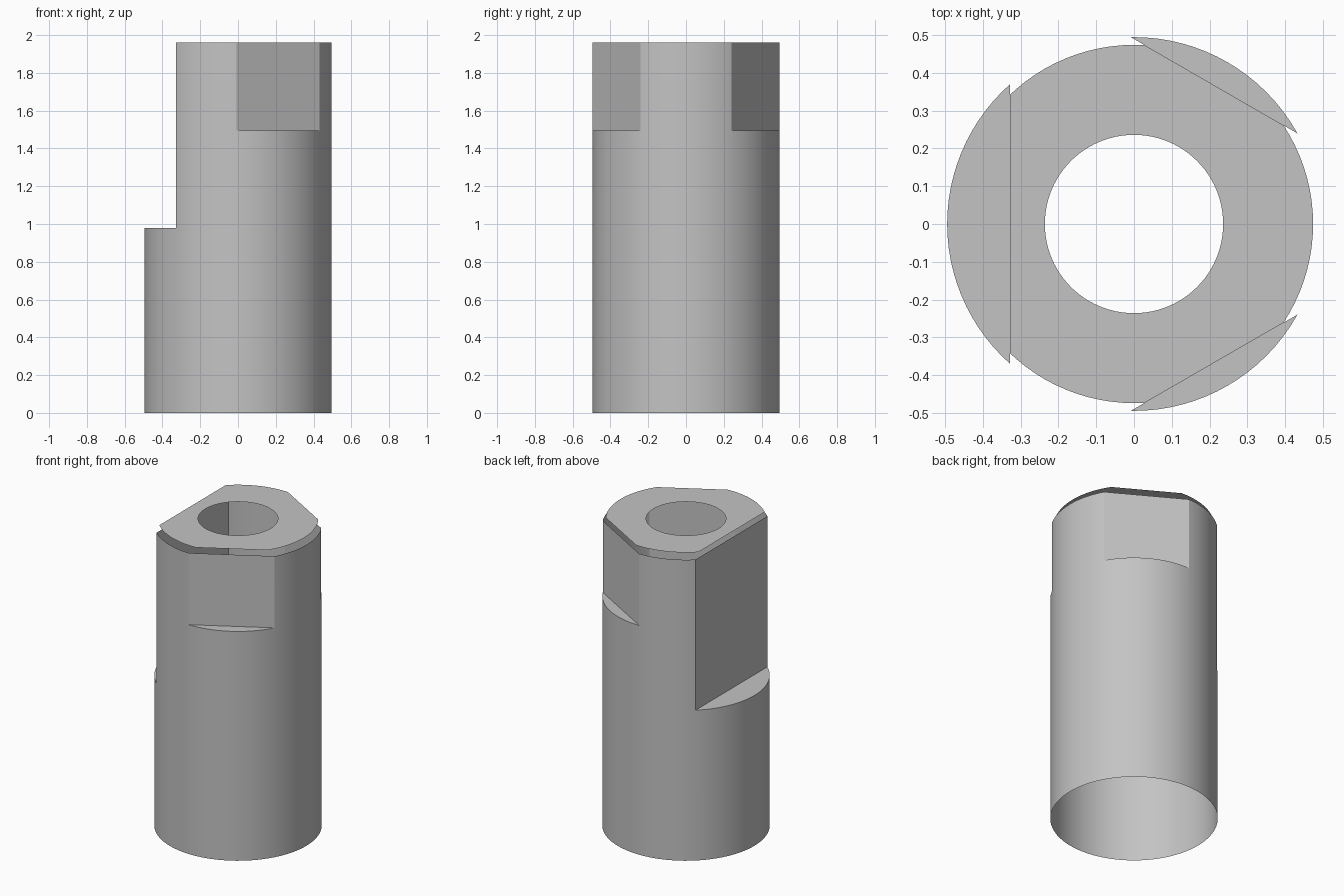
import bpy
import bmesh
from math import acos, cos, sin, pi, radians

cube = bpy.data.objects.get("Cube")
if cube:
    bpy.data.objects.remove(cube, do_unlink=True)

OUTER, CAP, BORE = 0.4945, 0.474, 0.236
WALL_TOP, CAP_Z = 1.962, 2.0
LARGE_LEDGE, SMALL_LEDGE = 0.98, 1.495
SEGMENTS = 96

# Each flat is a direction and a distance from the axis
LARGE = [(pi, 0.328)]
ALL = LARGE + [(radians(60), 0.424), (radians(-60), 0.424)]

grey = bpy.data.materials.new("plain_grey")
grey.use_nodes = True
colour = (0.55, 0.55, 0.55, 1)
grey.diffuse_color = colour
grey.node_tree.nodes["Principled BSDF"].inputs["Base Color"].default_value = colour


def angles_for(radius):
    """Even steps plus the exact corners where flats meet the circle."""
    angles = [2 * pi * i / SEGMENTS for i in range(SEGMENTS)]
    for direction, distance in ALL:
        half = acos(distance / radius)
        angles += [(direction + s * half) % (2 * pi) for s in (-1, 1)]
    return sorted(angles)


def ring(bm, angles, radius, z, flats=()):
    """A circle cut back to the given flats."""
    verts = []
    for a in angles:
        r = radius
        for direction, distance in flats:
            c = cos(a - direction)
            if c > 0:
                r = min(r, distance / max(c, distance / radius))
        verts.append(bm.verts.new((r * cos(a), r * sin(a), z)))
    return verts


def loft(name, radius, levels):
    bm = bmesh.new()
    angles = angles_for(radius)
    rings = [ring(bm, angles, r, z, flats) for r, z, flats in levels]
    n = len(angles)
    for low, high in zip(rings, rings[1:]):
        for i in range(n):
            j = (i + 1) % n
            bm.faces.new((low[i], low[j], high[j], high[i]))
    bmesh.ops.remove_doubles(bm, verts=bm.verts[:], dist=1e-5)
    mesh = bpy.data.meshes.new(name)
    bm.to_mesh(mesh)
    bm.free()
    mesh.materials.append(grey)
    obj = bpy.data.objects.new(name, mesh)
    bpy.context.collection.objects.link(obj)
    bpy.ops.object.select_all(action="DESELECT")
    obj.select_set(True)
    bpy.context.view_layer.objects.active = obj
    bpy.ops.object.shade_smooth_by_angle(angle=radians(15))
    return obj


# Open outer wall with its flats and ledges
loft("sleeve_wall", OUTER, [
    (OUTER, 0, []),
    (OUTER, LARGE_LEDGE, []),
    (OUTER, LARGE_LEDGE, LARGE),
    (OUTER, SMALL_LEDGE, LARGE),
    (OUTER, SMALL_LEDGE, ALL),
    (OUTER, WALL_TOP, ALL),
])

# Thin top face with a round hole, set just above the wall
loft("top_ring", CAP, [(CAP, CAP_Z, ALL), (BORE, CAP_Z, [])])
